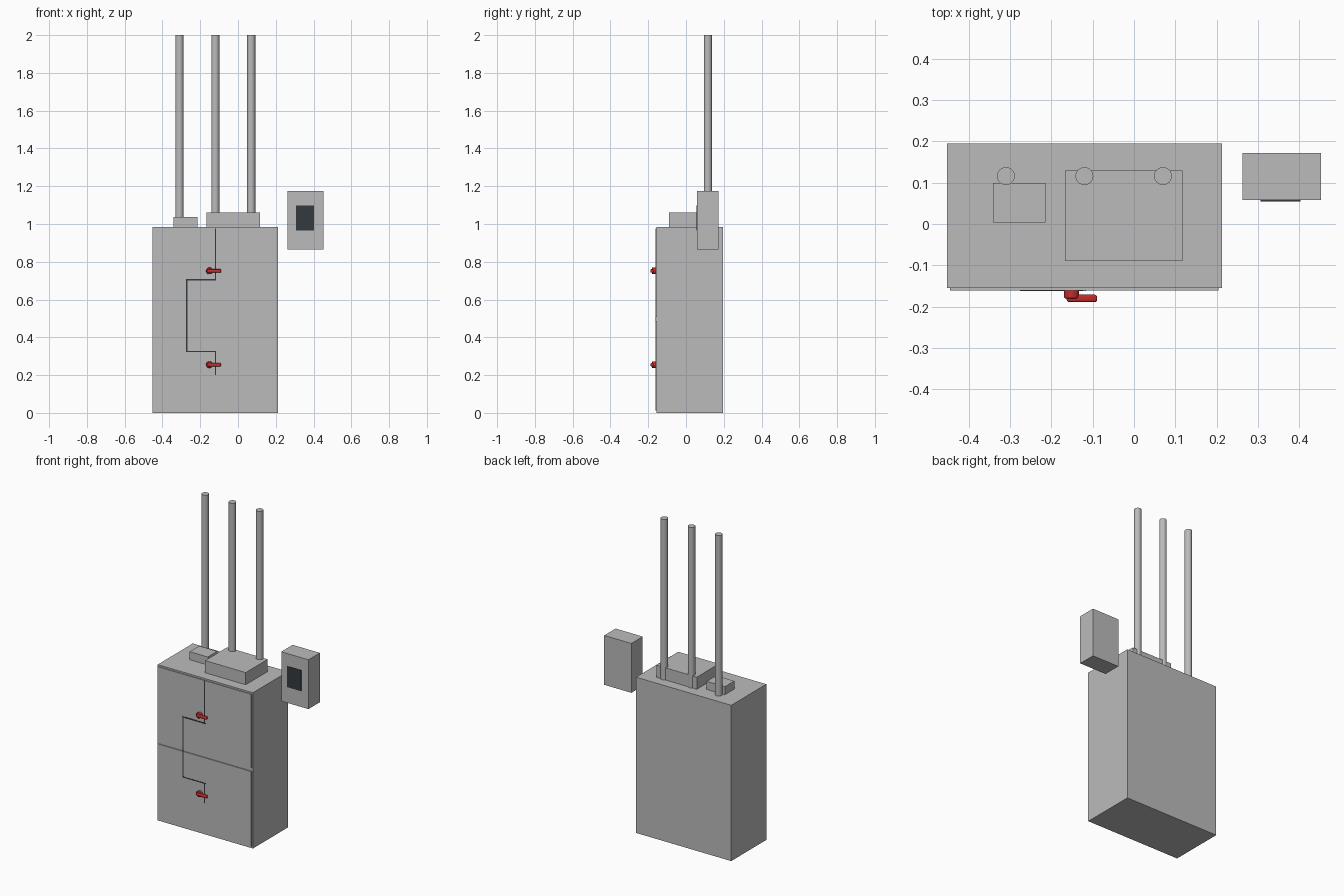
import bpy, bmesh, math
from mathutils import Matrix

if "Cube" in bpy.data.objects:
    bpy.data.objects.remove(bpy.data.objects["Cube"])


def material(name, rgb):
    m = bpy.data.materials.new(name)
    m.diffuse_color = (*rgb, 1)
    m.use_nodes = True
    m.node_tree.nodes["Principled BSDF"].inputs["Base Color"].default_value = m.diffuse_color
    return m


GREY = material("cabinet grey", (0.5, 0.5, 0.5))
DARK = material("dark slate", (0.033, 0.042, 0.05))
RED = material("handle red", (0.56, 0.025, 0.025))


def finish(name, bm, mat, smooth=False):
    me = bpy.data.meshes.new(name)
    bmesh.ops.recalc_face_normals(bm, faces=bm.faces[:])
    bm.to_mesh(me)
    bm.free()
    me.materials.append(mat)
    ob = bpy.data.objects.new(name, me)
    bpy.context.collection.objects.link(ob)
    if smooth:
        bpy.ops.object.select_all(action='DESELECT')
        ob.select_set(True)
        bpy.context.view_layer.objects.active = ob
        bpy.ops.object.shade_smooth_by_angle(angle=math.radians(35))
    return ob


def box(name, x, y, z, mat=GREY):
    """Box from (min, max) pairs on each axis."""
    bm = bmesh.new()
    bmesh.ops.create_cube(bm, size=1)
    for v in bm.verts:
        for i, (lo, hi) in enumerate((x, y, z)):
            v.co[i] = lo if v.co[i] < 0 else hi
    return finish(name, bm, mat)


def rod(name, centre, r, length, mat, along_y=False, bevel=0, sides=32):
    bm = bmesh.new()
    rot = Matrix.Rotation(math.pi / 2, 4, 'X') if along_y else Matrix()
    bmesh.ops.create_cone(bm, cap_ends=True, segments=sides, radius1=r, radius2=r,
                          depth=length, matrix=Matrix.Translation(centre) @ rot)
    ob = finish(name, bm, mat, True)
    if bevel:
        b = ob.modifiers.new("rounded rim", 'BEVEL')
        b.width, b.segments, b.limit_method = bevel, 2, 'ANGLE'
    return ob


# Cabinet body and its two doors
box("cabinet_body", (-0.453, 0.213), (-0.155, 0.195), (0, 0.985))
box("lower_door", (-0.445, 0.205), (-0.161, -0.155), (0.012, 0.487))
box("upper_door", (-0.445, 0.205), (-0.161, -0.155), (0.508, 0.975))

# Boxes on the roof
box("small_roof_box", (-0.341, -0.214), (0.004, 0.099), (0.985, 1.036))
box("large_roof_box", (-0.167, 0.117), (-0.09, 0.13), (0.985, 1.062))

# Three conduits rising from the roof
for i, x in enumerate((-0.31, -0.12, 0.07)):
    rod(f"conduit_{i + 1}", (x, 0.116, 1.4925), 0.0215, 1.015, GREY)

# Meter box beside the cabinet
box("meter_box", (0.262, 0.452), (0.058, 0.172), (0.864, 1.176))
box("meter_screen", (0.306, 0.403), (0.055, 0.058), (0.965, 1.097), DARK)

# Circuit diagram strips on the doors
path = [(-0.12, 0.975, 0.003), (-0.12, 0.705, 0.004), (-0.272, 0.705, 0.004),
        (-0.272, 0.325, 0.004), (-0.12, 0.325, 0.003), (-0.12, 0.2, 0.003)]
for i, ((x0, z0, w0), (x1, z1, w1)) in enumerate(zip(path, path[1:])):
    w = min(w0, w1)
    dx, dz = (w, 0) if x0 == x1 else (0.004, w)
    box(f"diagram_strip_{i + 1}", (min(x0, x1) - dx, max(x0, x1) + dx), (-0.1625, -0.16),
        (min(z0, z1) - dz, max(z0, z1) + dz), DARK)

# Turn handles: round hub and a rounded lever
for label, z in (("lower", 0.255), ("upper", 0.752)):
    rod(f"{label}_handle_hub", (-0.151, -0.17, z), 0.018, 0.02, RED, True, 0.003)
    lever = box(f"{label}_handle_lever", (-0.163, -0.089), (-0.189, -0.171),
                (z - 0.009, z + 0.009), RED)
    b = lever.modifiers.new("rounded edges", 'BEVEL')
    b.width, b.segments = 0.006, 3
